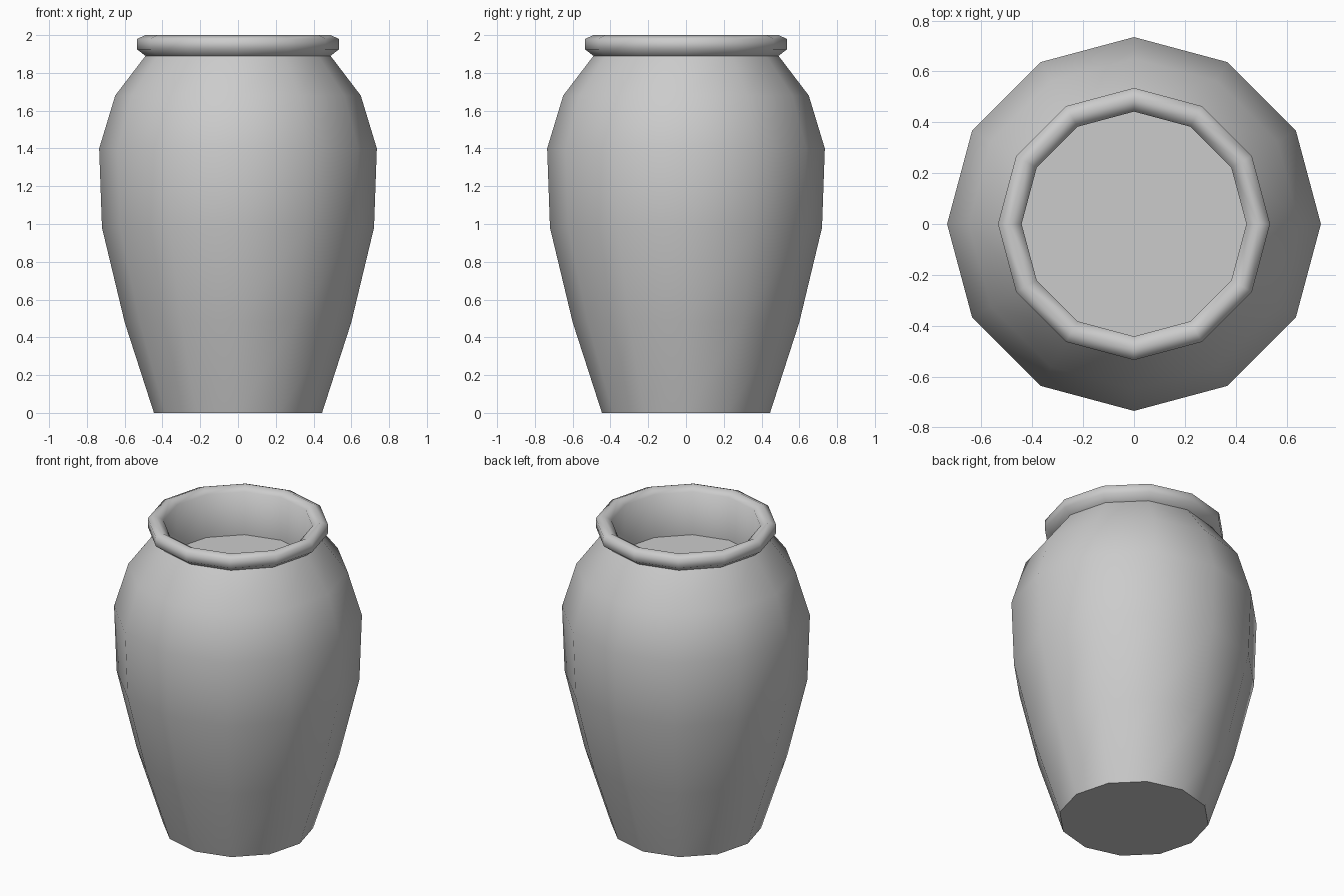
import bpy, bmesh, math
from mathutils import Vector

cube = bpy.data.objects.get("Cube")
if cube:
    bpy.data.objects.remove(cube, do_unlink=True)

SIDES = 12

clay = bpy.data.materials.new("grey clay")
clay.use_nodes = True
GREY = (0.6, 0.6, 0.6, 1)
clay.diffuse_color = GREY
clay.node_tree.nodes["Principled BSDF"].inputs["Base Color"].default_value = GREY


def lathe(name, profile, sharp=()):
    """Revolve (radius, height) points; heights in sharp become creased rings."""
    bm = bmesh.new()
    verts = [bm.verts.new((r, 0, z)) for r, z in profile]
    edges = [bm.edges.new(pair) for pair in zip(verts, verts[1:])]
    bmesh.ops.spin(bm, geom=verts + edges, cent=(0, 0, 0), axis=(0, 0, 1),
                   angle=math.tau, steps=SIDES, use_duplicate=False)
    bmesh.ops.remove_doubles(bm, verts=bm.verts, dist=0.0005)
    bmesh.ops.recalc_face_normals(bm, faces=bm.faces)
    for f in bm.faces:
        f.smooth = True
    for e in bm.edges:
        if any(all(abs(v.co.z - z) < 0.001 for v in e.verts) for z in sharp):
            e.smooth = False
    mesh = bpy.data.meshes.new(name)
    bm.to_mesh(mesh)
    bm.free()
    mesh.materials.append(clay)
    obj = bpy.data.objects.new(name, mesh)
    bpy.context.collection.objects.link(obj)
    return obj


# Whole jar as one closed wall: base, belly, rolled lip, recessed inner floor
lathe("jar", [
    (0, 0), (0.445, 0), (0.60, 0.48), (0.72, 0.98), (0.735, 1.4),
    (0.65, 1.68), (0.49, 1.89),
    (0.535, 1.925), (0.535, 1.98), (0.49, 2.0), (0.442, 1.97),
    (0.442, 1.69), (0, 1.69),
], sharp=(0, 1.69, 1.89))
